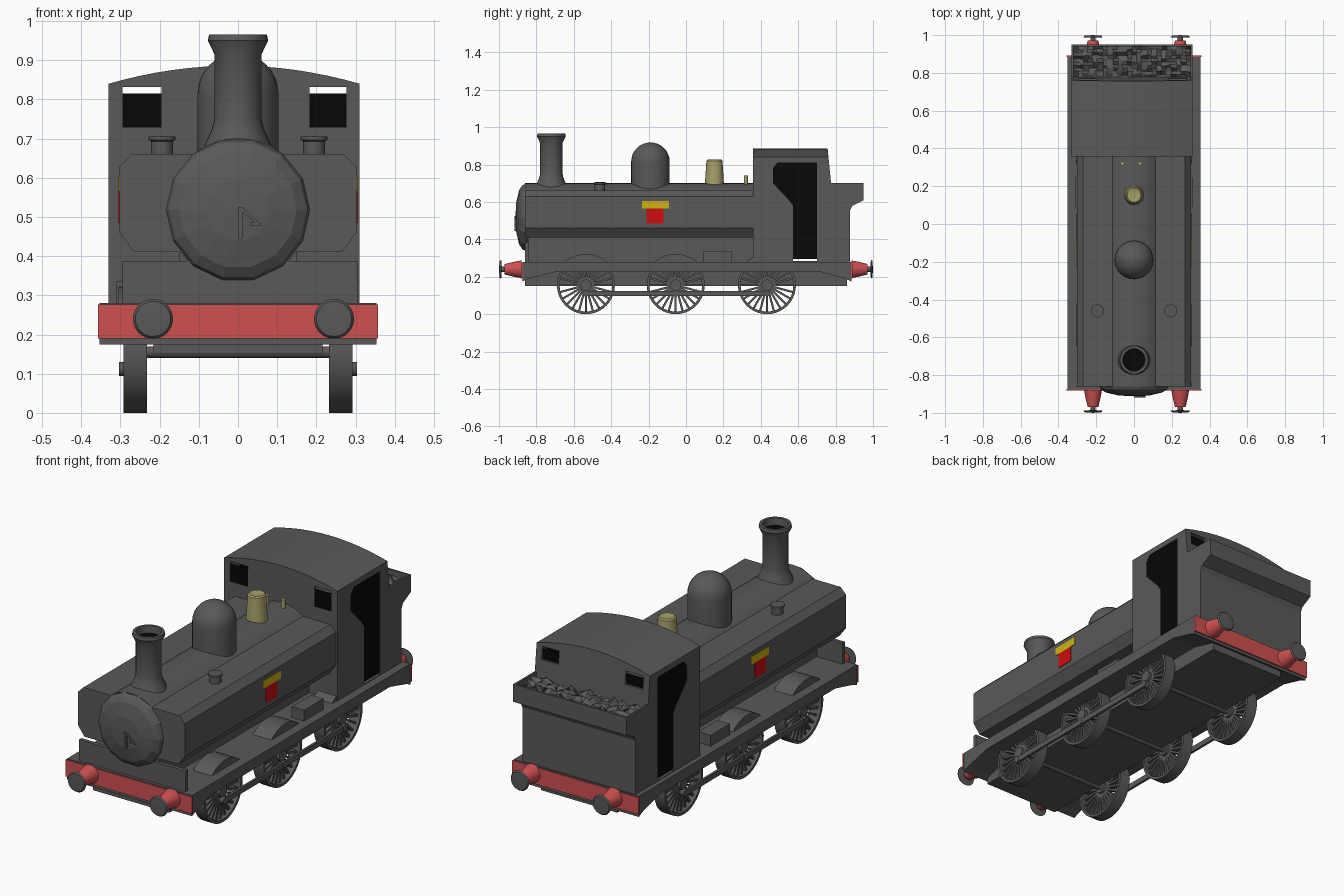
import bpy, bmesh, math, random
from mathutils import Matrix, Vector

random.seed(4)
if "Cube" in bpy.data.objects:
    bpy.data.objects.remove(bpy.data.objects["Cube"])


def material(name, r, g, b):
    m = bpy.data.materials.new(name)
    m.use_nodes = True
    m.diffuse_color = (r, g, b, 1)
    m.node_tree.nodes["Principled BSDF"].inputs["Base Color"].default_value = (r, g, b, 1)
    return m


GREY = material("dark grey paint", 0.1, 0.1, 0.1)
RED = material("buffer red", 0.62, 0.08, 0.08)
CREST_RED = material("bright red", 0.62, 0.004, 0.004)
YELLOW = material("yellow", 0.62, 0.45, 0.005)
BRASS = material("dull brass", 0.38, 0.35, 0.14)
BLACK = material("black", 0.002, 0.002, 0.002)


def finish(name, bm, mat, smooth=False):
    bmesh.ops.recalc_face_normals(bm, faces=bm.faces)
    me = bpy.data.meshes.new(name)
    bm.to_mesh(me)
    bm.free()
    me.materials.append(mat)
    ob = bpy.data.objects.new(name, me)
    bpy.context.collection.objects.link(ob)
    if smooth:
        bpy.ops.object.select_all(action='DESELECT')
        ob.select_set(True)
        bpy.context.view_layer.objects.active = ob
        bpy.ops.object.shade_smooth_by_angle(angle=math.radians(35))
    return ob


def prism(name, pts, axis, a, b, mat=GREY):
    """Extrude a (y, z) outline along x, or an (x, z) outline along y."""
    bm = bmesh.new()
    at = (lambda p: (a, p[0], p[1])) if axis == 'x' else (lambda p: (p[0], a, p[1]))
    face = bm.faces.new([bm.verts.new(at(p)) for p in pts])
    ext = bmesh.ops.extrude_face_region(bm, geom=[face])["geom"]
    move = Vector((b - a, 0, 0) if axis == 'x' else (0, b - a, 0))
    bmesh.ops.translate(bm, verts=[v for v in ext if isinstance(v, bmesh.types.BMVert)], vec=move)
    return finish(name, bm, mat)


def box(name, x0, x1, y0, y1, z0, z1, mat=GREY):
    return prism(name, [(x0, z0), (x1, z0), (x1, z1), (x0, z1)], 'y', y0, y1, mat)


def lathe(name, profile, loc, axis='z', seg=32, mat=GREY, smooth=True):
    """Spin (radius, height) points about an axis through loc."""
    bm = bmesh.new()
    vs = [bm.verts.new((r, 0, h)) for r, h in profile]
    edges = [bm.edges.new(e) for e in zip(vs, vs[1:])]
    bmesh.ops.spin(bm, geom=vs + edges, cent=(0, 0, 0), axis=(0, 0, 1),
                   angle=math.tau, steps=seg, use_merge=False)
    bmesh.ops.remove_doubles(bm, verts=bm.verts, dist=1e-5)
    turn = {'z': Matrix(), 'x': Matrix.Rotation(math.pi / 2, 4, 'Y'),
            'y': Matrix.Rotation(-math.pi / 2, 4, 'X')}[axis]
    bm.transform(Matrix.Translation(loc) @ turn)
    return finish(name, bm, mat, smooth)


def rod(name, r, h0, h1, loc, axis='z', mat=GREY, seg=24):
    return lathe(name, [(0, h0), (r, h0), (r, h1), (0, h1)], loc, axis, seg, mat)


def cut(target, cutter):
    cutter.hide_render = True
    cutter.hide_set(True)
    mod = target.modifiers.new("opening", 'BOOLEAN')
    mod.operation, mod.object, mod.solver = 'DIFFERENCE', cutter, 'EXACT'


# Footplate with deeper ends, underframe and buffer beams
prism("footplate", [(-.875, .28), (-.875, .175), (-.84, .19), (-.70, .225), (.72, .225),
                    (.85, .19), (.885, .175), (.885, .28)], 'x', -.353, .353)
box("underframe", -.215, .215, -.86, .86, .15, .27)
for name, y in (("front", -.877), ("rear", .887)):
    box(name + "_beam", -.357, .357, y - .004, y + .004, .19, .276, RED)

# Buffers at both ends
for end, y in ((-1, -.88), (1, .885)):
    for x in (-.217, .245):
        d = (1 - abs(y)) * end
        lathe("buffer_socket", [(0, 0), (.047, 0), (.042, d * .25), (.028, d * .75), (0, d * .75)],
              (x, y, .24), 'y', mat=RED)
        lathe("buffer_head", [(0, d * .7), (.014, d * .7), (.014, d * .88), (.051, d * .9),
                              (.045, d * .97), (0, d)], (x, y, .24), 'y')

# Boiler, side tanks and frame below them
lathe("boiler", [(0, -.86), (.183, -.86), (.183, .37), (0, .37)], (0, 0, .518), 'y', 40)
box("lower_body", -.15, .15, -.845, .37, .26, .5)
half = [(.27, .66), (.302, .628), (.302, .46), (.265, .41)]
prism("tank", half + [(-x, z) for x, z in reversed(half)], 'y', -.86, .37)
box("front_plate", -.295, .305, -.86, -.84, .27, .387)

# Faceted smokebox door with its handle
lathe("smokebox_door", [(.183, .86), (.176, .875), (.15, .892), (.08, .908), (0, .912)],
      (0, 0, .518), 'y', 14, smooth=False).scale.y = -1
box("door_handle_upright", .0, .012, -.918, -.895, .445, .525)
prism("door_handle_arm", [(.01, .525), (.062, .478), (.03, .478), (.03, .486), (.042, .486),
                          (.01, .514)], 'y', -.918, -.89)

# Boiler top fittings
lathe("chimney", [(.093, .66), (.082, .69), (.066, .725), (.06, .75), (.06, .915), (.077, .95),
                  (.074, .965), (.06, .965), (.055, .92)], (0, -.72, 0))
rod("chimney_bore", .056, .925, .93, (0, -.72, 0), mat=BLACK)
dome = [(.103, .66)] + [(.103 * math.cos(t * math.pi / 16), .815 + .103 * math.sin(t * math.pi / 16))
                        for t in range(9)]
lathe("steam_dome", dome, (0, -.19, 0))
lathe("safety_valve", [(.052, .68), (.05, .71), (.043, .82), (.036, .826), (0, .82)],
      (0, .152, 0), mat=BRASS)
for x in (-.062, .032):
    rod("whistle", .011, .66, .74, (x, .32, 0), mat=BRASS, seg=12)
for x in (-.194, .194):
    lathe("tank_filler", [(.028, .65), (.028, .693), (.034, .696), (.034, .705), (0, .706)], (x, -.46, 0))

# Cab shell: arched section with a sloping back, hollowed and opened
CX = -.01
arch = [(CX + .32 * t / 8, .886 - .046 * (t / 8) ** 2) for t in range(-8, 9)]
cab = prism("cab", [(CX + .32, .28), (CX - .32, .28)] + arch, 'y', .358, .757)
for v in cab.data.vertices:
    if v.co.y > .5:
        v.co.y += (.886 - v.co.z) * .1
cut(cab, box("cab_hollow", CX - .308, CX + .308, .37, .745, .284, .832))
door = [(.572, .284), (.70, .284), (.70, .812), (.49, .812), (.465, .78), (.465, .70),
        (.55, .61), (.572, .58)]
cut(cab, prism("door_cutter", door, 'x', -.5, .5))
panel = [(y, max(z, .294)) for y, z in door]
for x in (CX - .314, CX + .314):
    prism("door_panel", panel, 'x', x - .004, x + .004, BLACK)
for x0, x1 in ((-.295, -.195), (.182, .277)):
    cut(cab, box("front_window_cutter", x0, x1, .3, .4, .728, .831))
    box("front_window", x0, x1, .36, .367, .728, .815, BLACK)
    cut(cab, box("rear_window_cutter", x0, x1, .7, .9, .765, .831))
    box("rear_window", x0, x1, .752, .759, .765, .815, BLACK)

# Bunker behind the cab, filled with lumpy coal
bunker = prism("bunker", [(.77, .28), (.877, .28), (.877, .555), (.888, .578), (.95, .61),
                          (.95, .70), (.77, .70)], 'x', CX - .32, CX + .32)
cut(bunker, box("bunker_cutter", CX - .31, CX + .31, .775, .94, .64, .8))
bm = bmesh.new()
bmesh.ops.create_grid(bm, x_segments=24, y_segments=10, size=1)
bm.transform(Matrix.Translation((CX, .858, .675)) @ Matrix.Diagonal((.312, .084, 1, 1)))
for v in bm.verts:
    v.co += Vector((random.uniform(-.006, .006), random.uniform(-.004, .004), random.uniform(-.02, .02)))
finish("coal", bm, GREY)

# Wheels: rim, hub and spokes share one mesh each
R = .155
AXLES = (-.535, -.055, .433)
for y in AXLES:
    rod("axle", .015, -.25, .25, (0, y, R), 'x', seg=12)
    for s in (-1, 1):
        c = (s * .262, y, R)
        lathe("wheel_rim", [(R, -.03), (R, .03), (R - .014, .03), (R - .014, -.03), (R, -.03)], c, 'x', 40)
        rod("wheel_hub", .03, -.03, .03, c, 'x')
        bm = bmesh.new()
        for k in range(24):
            spoke = (Matrix.Translation(c) @ Matrix.Rotation(k * math.tau / 24, 4, 'X')
                     @ Matrix.Translation((0, 0, .083)) @ Matrix.Diagonal((.03, .011, .125, 1)))
            bmesh.ops.create_cube(bm, size=1, matrix=spoke)
        finish("wheel_spokes", bm, GREY)
        # Splasher over the wheel
        arc = [(y + .17 * math.cos(a), .152 + .17 * math.sin(a))
               for a in (math.radians(48 + 7 * i) for i in range(13))]
        prism("splasher", arc, 'x', s * .2, s * .305)

for s in (-1, 1):
    # Coupling rod, tool box and side crest
    box("coupling_rod", s * .29, s * .302, AXLES[0], AXLES[2], .097, .125)
    for y in AXLES:
        rod("crank_pin", .018, -.012, .012, (s * .292, y, .112), 'x', seg=12)
    box("tool_box", s * .24, s * .31, .09, .245, .27, .335)
    box("crest_bar", s * .30, s * .305, -.235, -.09, .565, .605, YELLOW)
    box("crest_shield", s * .30, s * .305, -.21, -.12, .485, .565, CREST_RED)
